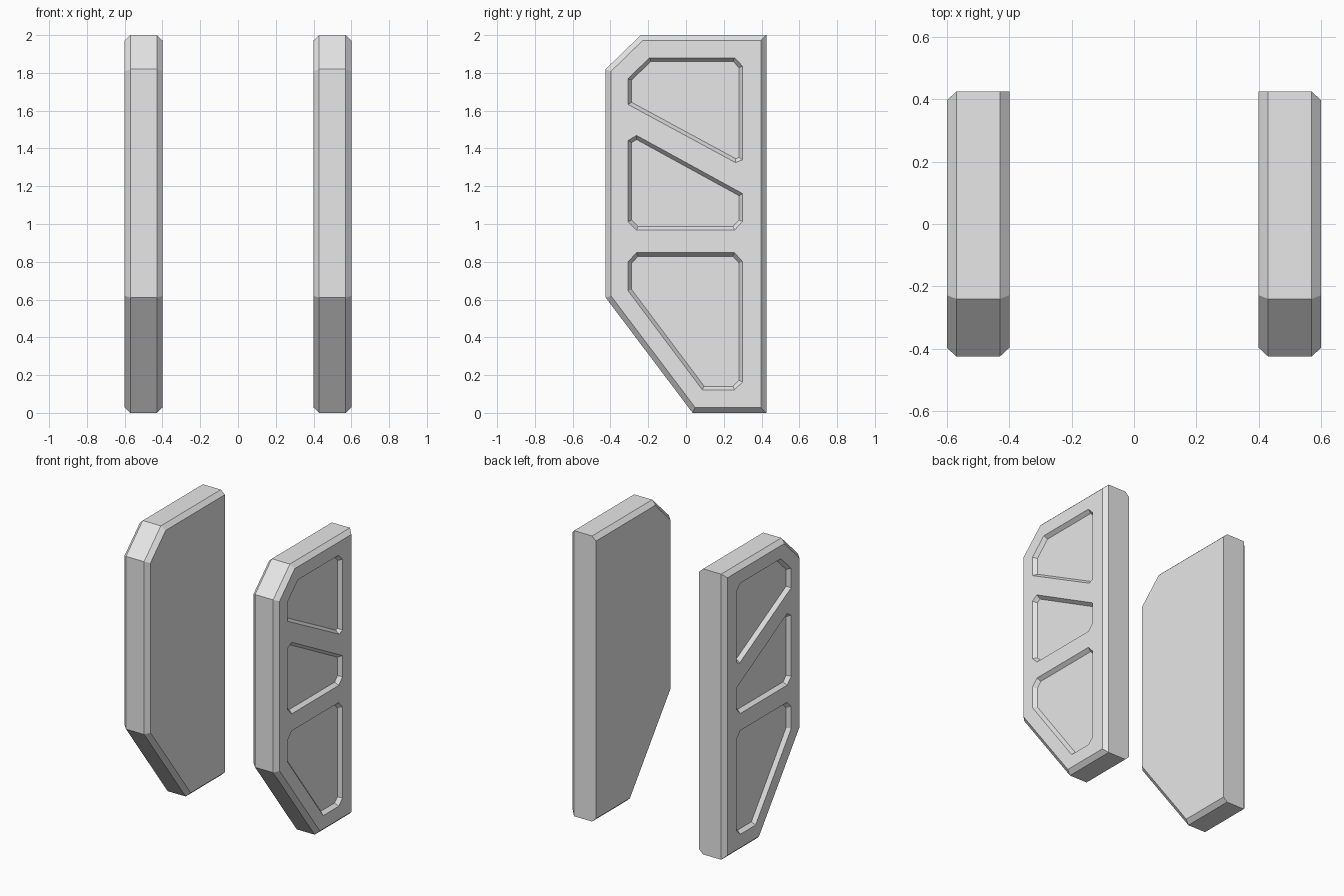
import bpy
import bmesh
from mathutils import Vector

if "Cube" in bpy.data.objects:
    bpy.data.objects.remove(bpy.data.objects["Cube"], do_unlink=True)

CHAMFER = 0.028      # edge chamfer seen face-on
INNER, OUTER = 0.4, 0.6
STEP = 0.03          # chamfer across the thickness
DEPTH = 0.026        # pocket depth
SLOPE = 0.019        # pocket wall slant

# Profiles as (y, z), counter-clockwise; the first panel edge is the back
PANEL = [(0.425, 0), (0.425, 2), (-0.24, 2), (-0.425, 1.82), (-0.425, 0.61), (0.035, 0)]
POCKETS = [
    [(0.3, 1.34), (0.3, 1.835), (0.257, 1.88), (-0.193, 1.88),
     (-0.307, 1.77), (-0.307, 1.633), (0.262, 1.325)],
    [(0.3, 1.013), (0.3, 1.161), (-0.262, 1.469), (-0.307, 1.442),
     (-0.307, 1.013), (-0.262, 0.968), (0.257, 0.968)],
    [(0.3, 0.164), (0.3, 0.8), (0.257, 0.848), (-0.262, 0.848),
     (-0.307, 0.8), (-0.307, 0.647), (0.087, 0.122), (0.257, 0.122)],
]

grey = bpy.data.materials.new("light_grey")
grey.use_nodes = True
grey.diffuse_color = (0.8, 0.8, 0.8, 1)
grey.node_tree.nodes["Principled BSDF"].inputs["Base Color"].default_value = (0.8, 0.8, 0.8, 1)


def inset(points, distances):
    """Move every edge inward by its own distance and re-intersect the corners."""
    pts = [Vector(p) for p in points]
    lines = []
    for i, p in enumerate(pts):
        along = (pts[(i + 1) % len(pts)] - p).normalized()
        lines.append((p + Vector((-along.y, along.x)) * distances[i], along))
    result = []
    for i, (p, d) in enumerate(lines):
        q, e = lines[i - 1]
        t = (p - q).cross(d) / e.cross(d)
        result.append(q + e * t)
    return result


def ring(bm, points, x):
    return [bm.verts.new((x, p[0], p[1])) for p in points]


def bridge(bm, a, b):
    for i in range(len(a)):
        j = (i + 1) % len(a)
        quad = dict.fromkeys((a[i], a[j], b[j], b[i]))
        bm.faces.new(list(quad))


def loop_edges(bm, verts):
    return [bm.edges.get((verts[i - 1], verts[i])) for i in range(len(verts))]


def make_panel(name, side):
    bm = bmesh.new()
    n = len(PANEL)
    # Chamfered slab: the inner face stays square along the back edge
    inner_cap = ring(bm, inset(PANEL, [0] + [CHAMFER] * (n - 1)), side * INNER)
    inner_rim = ring(bm, PANEL, side * (INNER + STEP))
    outer_rim = ring(bm, PANEL, side * (OUTER - STEP))
    outer_cap = ring(bm, inset(PANEL, [CHAMFER] * n), side * OUTER)
    bm.faces.new(inner_cap)
    bridge(bm, inner_cap, inner_rim)
    bridge(bm, inner_rim, outer_rim)
    bridge(bm, outer_rim, outer_cap)
    border = loop_edges(bm, outer_cap)
    # Sloped pockets sunk into the outer face
    for shape in POCKETS:
        rim = ring(bm, shape, side * OUTER)
        floor = ring(bm, inset(shape, [SLOPE] * len(shape)), side * (OUTER - DEPTH))
        bridge(bm, rim, floor)
        bm.faces.new(floor)
        border += loop_edges(bm, rim)
    # Outer face around the pockets
    bmesh.ops.triangle_fill(bm, edges=border, use_beauty=True, normal=(side, 0, 0))
    bmesh.ops.recalc_face_normals(bm, faces=bm.faces[:])
    mesh = bpy.data.meshes.new(name)
    bm.to_mesh(mesh)
    bm.free()
    mesh.materials.append(grey)
    bpy.context.collection.objects.link(bpy.data.objects.new(name, mesh))


make_panel("left_side_panel", 1)
make_panel("right_side_panel", -1)
